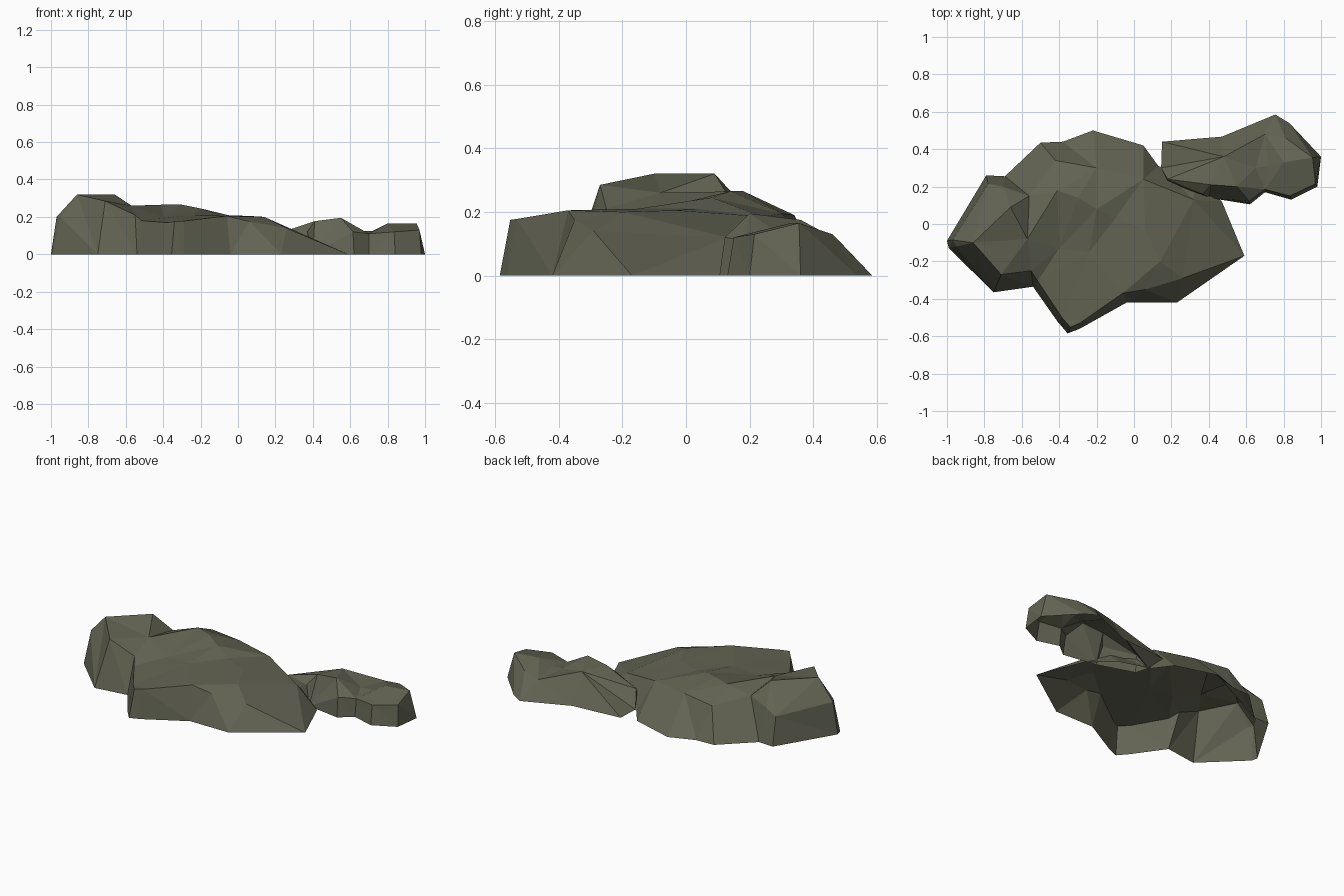
import bpy
from mathutils import Vector
from mathutils.geometry import delaunay_2d_cdt

stone = bpy.data.materials.new("mossy grey stone")
stone.diffuse_color = (0.125, 0.127, 0.087, 1)


def rock(name, outline, crests):
    """Open-bottomed faceted shell: ground outline plus crest points."""
    pts = [(x, y, 0.0) for x, y in outline] + crests
    n = len(outline)
    res = delaunay_2d_cdt([Vector(p[:2]) for p in pts],
                          [(i, (i + 1) % n) for i in range(n)], [], 1, 1e-5)
    verts = [(v.x, v.y, pts[o[0]][2] if o else 0.0)
             for v, o in zip(res[0], res[3])]
    mesh = bpy.data.meshes.new(name)
    mesh.from_pydata(verts, [], res[2])
    mesh.materials.append(stone)
    obj = bpy.data.objects.new(name, mesh)
    bpy.context.collection.objects.link(obj)
    return obj


# Large boulder: high block at left, sloping back, lower front shelf
rock("large_rock",
     [(-1, -.09), (-.99, -.13), (-.75, -.365), (-.54, -.335), (-.41, -.52),
      (-.355, -.585), (-.29, -.56), (-.04, -.42), (.23, -.42), (.59, -.17),
      (.47, .12), (.32, .25), (.13, .31), (.05, .42), (-.22, .5),
      (-.38, .44), (-.5, .435), (-.69, .255), (-.79, .26)],
     [# high block
      (-.97, -.085, .2), (-.95, -.12, .2), (-.86, -.1, .32), (-.66, .09, .32),
      (-.71, -.27, .285), (-.55, -.25, .21), (-.57, -.08, .26),
      (-.70, .2, .2), (-.78, .215, .17),
      # middle crest
      (-.56, .15, .22), (-.41, .18, .265), (-.3, .14, .265), (-.2, .08, .245),
      (-.1, .03, .21), (-.42, .34, .19), (-.2, .3, .195), (.05, .24, .185),
      # front shelf and its rim
      (-.515, -.305, .18), (-.385, -.5, .17), (-.34, -.552, .175),
      (-.29, -.53, .178), (-.06, -.37, .205), (-.4, -.13, .2),
      (-.24, -.15, .21), (.14, -.2, .2), (.06, -.03, .205), (.06, -.35, .175),
      (.26, -.29, .14), (.32, .13, .12)])

# Small low rock: two humps running to the right
rock("small_rock",
     [(.15, .44), (.145, .3), (.17, .215), (.4, .14), (.62, .105), (.7, .17),
      (.84, .13), (.98, .2), (1, .36), (.83, .54), (.755, .585), (.47, .467)],
     [(.18, .24, .1), (.37, .16, .12), (.41, .21, .177), (.55, .2, .195),
      (.48, .36, .175), (.615, .122, .12), (.65, .3, .125), (.72, .31, .125),
      (.70, .185, .11), (.70, .48, .11), (.835, .15, .12), (.8, .33, .165),
      (.955, .355, .165), (.97, .215, .13), (.81, .46, .13)])
